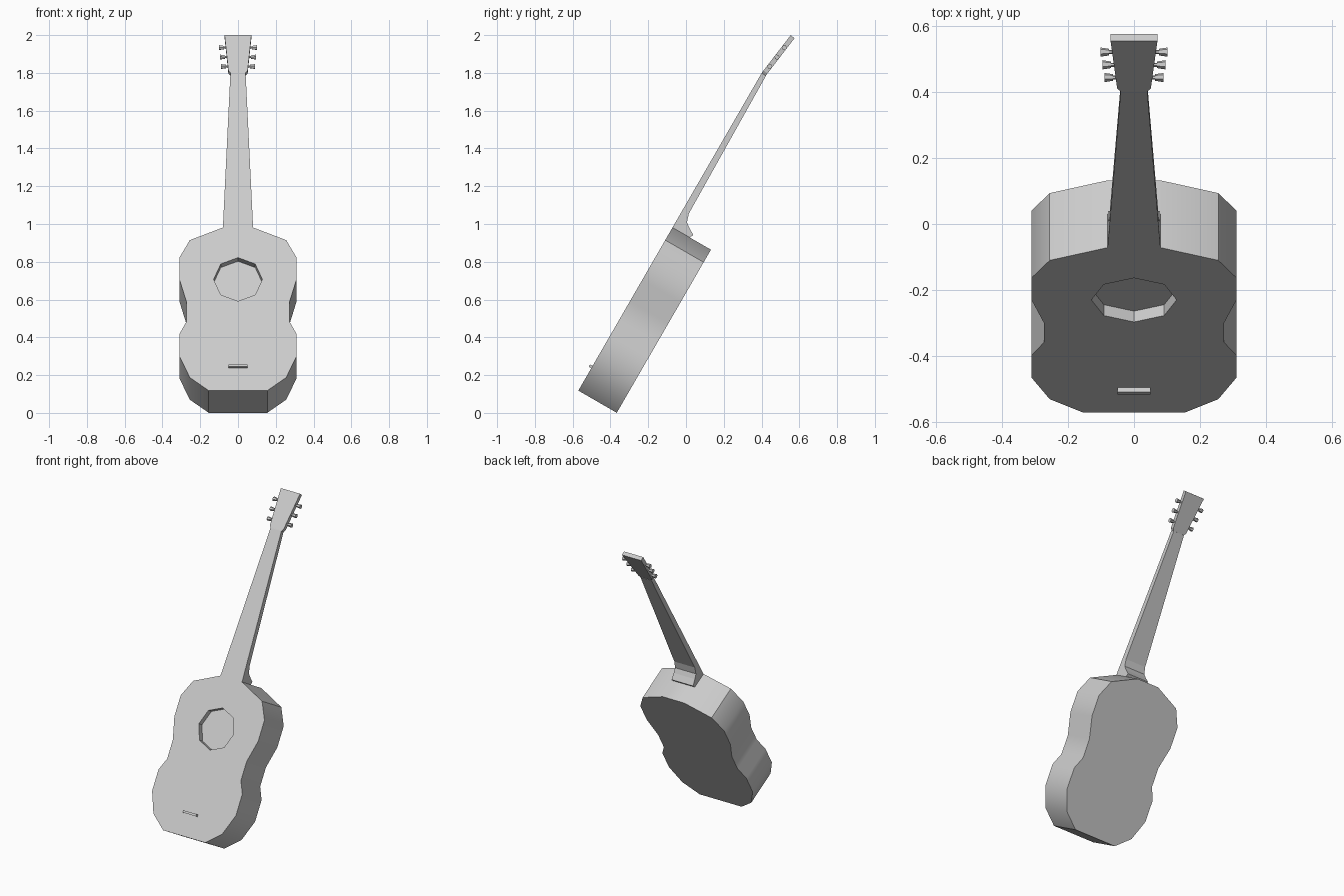
import bpy, bmesh
from math import sin, cos, pi, radians

if "Cube" in bpy.data.objects:
    bpy.data.objects.remove(bpy.data.objects["Cube"])


def frame(y0, z0, deg):
    """Map (x, along, depth) on a leaning plane to world space."""
    c, s = cos(radians(deg)), sin(radians(deg))
    return lambda x, v, w: (x, y0 + c * v + s * w, z0 + s * v - c * w)


BODY = frame(-0.57, 0.118, 60)
HEAD = frame(0.403, 1.803, 52.4)


def loft(name, a, b, smooth=False):
    """Solid between two matching point rings."""
    bm = bmesh.new()
    va = [bm.verts.new(p) for p in a]
    vb = [bm.verts.new(p) for p in b]
    n = len(a)
    bm.faces.new(va)
    bm.faces.new(vb[::-1])
    for i in range(n):
        j = (i + 1) % n
        bm.faces.new((va[i], vb[i], vb[j], va[j]))
    bmesh.ops.recalc_face_normals(bm, faces=bm.faces)
    me = bpy.data.meshes.new(name)
    bm.to_mesh(me)
    bm.free()
    ob = bpy.data.objects.new(name, me)
    bpy.context.collection.objects.link(ob)
    return ob


def slab(name, outline, fr, w0, w1):
    return loft(name, [fr(x, v, w0) for x, v in outline],
                [fr(x, v, w1) for x, v in outline])


def mirrored(half):
    return half + [(-x, v) for x, v in reversed(half)]


# body
body = slab("body", mirrored([
    (0.155, 0), (0.255, 0.08), (0.31, 0.21), (0.31, 0.346), (0.273, 0.422),
    (0.273, 0.543), (0.31, 0.68), (0.31, 0.814), (0.255, 0.92), (0.08, 0.997)]),
    BODY, 0, 0.235)

# sound hole recess
hole = [(0.129 * sin(i * pi / 4), 0.68 + 0.133 * cos(i * pi / 4)) for i in range(8)]
cutter = slab("sound_hole_cutter", hole, BODY, -0.05, 0.038)
cutter.hide_render = True
cutter.hide_set(True)
mod = body.modifiers.new("sound_hole", 'BOOLEAN')
mod.operation = 'DIFFERENCE'
mod.solver = 'EXACT'
mod.object = cutter
bpy.context.view_layer.objects.active = body
body.select_set(True)
bpy.ops.object.modifier_apply(modifier=mod.name)
bpy.data.objects.remove(cutter)
bpy.ops.object.shade_smooth_by_angle(angle=radians(35))

# bridge
slab("bridge", mirrored([(0.05, 0.137), (0.05, 0.151)]), BODY, -0.016, 0.002)

# neck with heel, tapering along its length
profile = [(0.995, 0), (0.995, 0.106), (1.018, 0.115), (1.04, 0.078),
           (1.06, 0.052), (1.105, 0.038), (1.94, 0.027), (1.946, 0)]


def side(s):
    return [BODY(s * (0.08 - 0.04 * (v - 0.995) / 0.951), v, w) for v, w in profile]


loft("neck", side(-1), side(1))

# headstock
slab("headstock", mirrored([(0.04, -0.004), (0.051, 0.012), (0.071, 0.248)]),
     HEAD, 0, 0.026)


# tuning pegs: thin stem and six-sided knob
def peg_part(name, s, x0, x1, t, r0, r1, n=6):
    def ring(x, r):
        return [HEAD(s * x, t + r * cos(2 * pi * i / n), 0.013 + r * sin(2 * pi * i / n))
                for i in range(n)]
    loft(name, ring(x0, r0), ring(x1, r1))


for s, tag in ((-1, "left"), (1, "right")):
    for k, t in enumerate((0.049, 0.112, 0.175)):
        edge = 0.088 + 0.006 * k
        peg_part(f"peg_stem_{tag}_{k}", s, 0.045, edge - 0.02, t, 0.006, 0.006)
        peg_part(f"peg_knob_{tag}_{k}", s, edge - 0.025, edge + 0.001, t, 0.010, 0.014)
